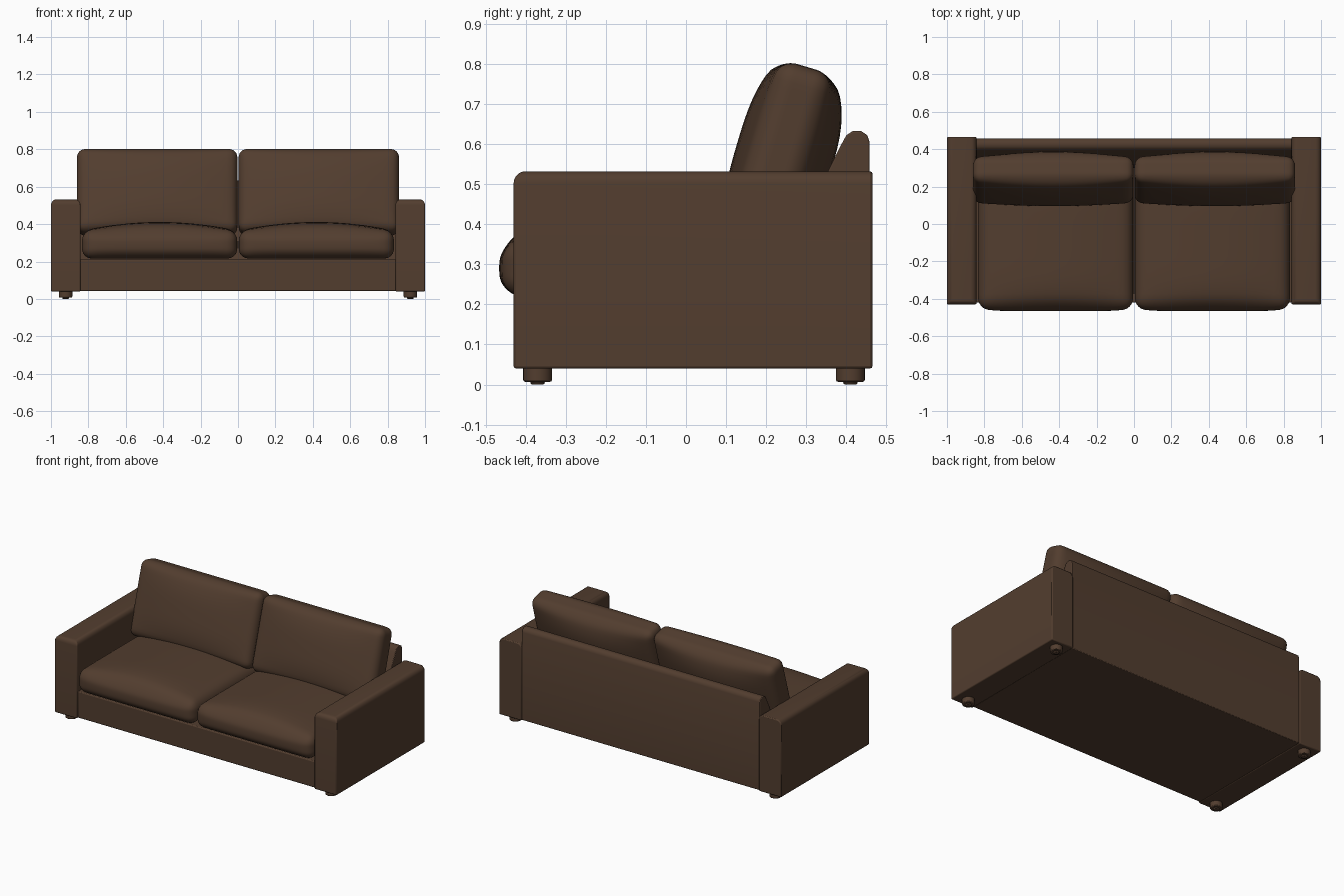
import bpy, bmesh, math
from mathutils import Vector, Matrix

if "Cube" in bpy.data.objects:
    bpy.data.objects.remove(bpy.data.objects["Cube"])

leather = bpy.data.materials.new("brown leather")
leather.diffuse_color = (0.085, 0.047, 0.028, 1)
leather.use_nodes = True
leather.node_tree.nodes["Principled BSDF"].inputs["Base Color"].default_value = leather.diffuse_color


def finish(bm, name, angle=35, bevel=0):
    bmesh.ops.recalc_face_normals(bm, faces=bm.faces[:])
    me = bpy.data.meshes.new(name)
    bm.to_mesh(me)
    bm.free()
    ob = bpy.data.objects.new(name, me)
    bpy.context.collection.objects.link(ob)
    me.materials.append(leather)
    if bevel:
        m = ob.modifiers.new("soft edges", 'BEVEL')
        m.width, m.segments, m.limit_method = bevel, 2, 'ANGLE'
        m.angle_limit = math.radians(50)
    bpy.ops.object.select_all(action='DESELECT')
    ob.select_set(True)
    bpy.context.view_layer.objects.active = ob
    bpy.ops.object.shade_smooth_by_angle(angle=math.radians(angle))
    return ob


def box(lo, hi):
    bm = bmesh.new()
    bmesh.ops.create_cube(bm, size=1)
    lo, hi = Vector(lo), Vector(hi)
    for v in bm.verts:
        v.co = Vector([lo[i] + (v.co[i] + 0.5) * (hi[i] - lo[i]) for i in range(3)])
    return bm


def cushion(name, half, r, puff, matrix):
    """Rounded box whose faces are pushed out by the puff rule."""
    bm = bmesh.new()
    bmesh.ops.create_cube(bm, size=2)
    bmesh.ops.subdivide_edges(bm, edges=bm.edges[:], cuts=23, use_grid_fill=True)
    for v in bm.verts:
        t = [math.sin(c * math.pi / 2) for c in v.co]   # denser near the edges
        p = Vector([t[i] * half[i] for i in range(3)])
        core = Vector([max(-half[i] + r, min(half[i] - r, p[i])) for i in range(3)])
        p = core + (p - core).normalized() * r
        u = [p[i] / half[i] for i in range(3)]
        v.co = matrix @ (p + Vector(puff(*u)))
    return finish(bm, name, 60)


def seat_puff(u, v, w):
    top = 0.046 * (1 - u * u) * (1 - v ** 6) * max(0, w)
    front = -0.016 * (1 - w * w) * (1 - u ** 6) * max(0, -v)
    return (0, front, top)


def back_puff(u, v, w):
    swell = (1 - u * u) * (1 - abs(w) ** 3)
    return (0, swell * (0.062 * max(0, v) - 0.042 * max(0, -v)), 0)


for s, side in ((-1, "left"), (1, "right")):
    # arm with rounded top
    x0, x1 = sorted((s * 0.842, s * 1.0))
    bm = box((x0, -0.43, 0.04), (x1, 0.465, 0.532))
    edges = [e for e in bm.edges if all(v.co.z > 0.5 for v in e.verts)
             and not all(v.co.y > 0.4 for v in e.verts)]
    bmesh.ops.bevel(bm, geom=edges, offset=0.03, segments=5, profile=0.5, affect='EDGES')
    finish(bm, side + "_arm", 35, 0.006)

    # seat and back cushions
    cushion(side + "_seat_cushion", (0.415, 0.37, 0.075), 0.055, seat_puff,
            Matrix.Translation((s * 0.419, -0.08, 0.29)))
    cushion(side + "_back_cushion", (0.429, 0.07, 0.232), 0.045, back_puff,
            Matrix.Translation((s * 0.432, 0.235, 0.57)) @ Matrix.Rotation(math.radians(-16.5), 4, 'X'))

    # feet with small glides
    for y, end in ((-0.37, "front"), (0.41, "back")):
        bm = bmesh.new()
        for r, z0, z1 in ((0.036, 0.007, 0.05), (0.018, 0.0, 0.01)):
            bmesh.ops.create_cone(bm, cap_ends=True, segments=24, radius1=r, radius2=r,
                                  depth=z1 - z0,
                                  matrix=Matrix.Translation((s * 0.922, y, (z0 + z1) / 2)))
        finish(bm, f"{side}_{end}_foot", 35, 0.005)

# base under the seat
finish(box((-0.845, -0.42, 0.042), (0.845, 0.44, 0.212)), "base", 35, 0.006)

# back panel: side profile stretched across the width
profile = [(0.458, 0.042), (0.458, 0.605), (0.452, 0.622), (0.437, 0.632), (0.415, 0.632),
           (0.400, 0.622), (0.388, 0.600), (0.353, 0.53), (0.30, 0.40), (0.30, 0.042)]
bm = bmesh.new()
face = bm.faces.new([bm.verts.new((-0.845, y, z)) for y, z in profile])
ext = bmesh.ops.extrude_face_region(bm, geom=[face])
bmesh.ops.translate(bm, vec=(1.69, 0, 0), verts=[g for g in ext["geom"] if isinstance(g, bmesh.types.BMVert)])
finish(bm, "back_panel", 40, 0.004)
